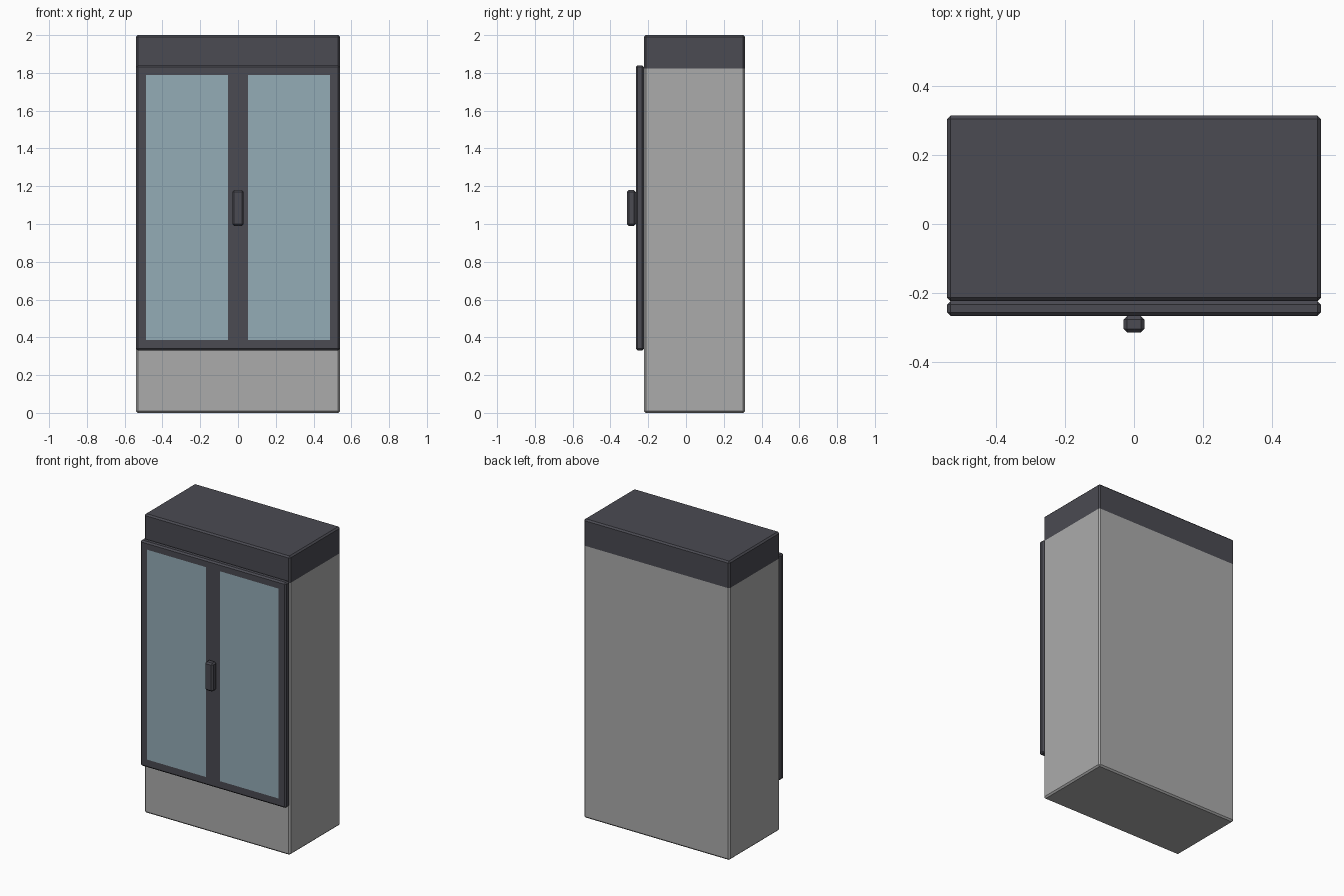
import bpy, bmesh
from mathutils import Vector

if "Cube" in bpy.data.objects:
    bpy.data.objects.remove(bpy.data.objects["Cube"])


def material(name, rgb):
    m = bpy.data.materials.new(name)
    m.diffuse_color = (*rgb, 1)
    m.use_nodes = True
    m.node_tree.nodes["Principled BSDF"].inputs["Base Color"].default_value = m.diffuse_color
    return m


GREY = material("light_grey", (0.41, 0.41, 0.41))
DARK = material("dark_charcoal", (0.069, 0.069, 0.084))
GLASS = material("blue_grey_glass", (0.296, 0.413, 0.468))


def box(name, lo, hi, bevel, mats, cuts=(), rule=None):
    """Chamfered box, sliced by (axis, position) cuts, coloured by a rule on face centre."""
    lo, hi = Vector(lo), Vector(hi)
    bm = bmesh.new()
    bmesh.ops.create_cube(bm, size=1)
    for v in bm.verts:
        v.co = (lo + hi) / 2 + v.co * (hi - lo)
    bmesh.ops.bevel(bm, geom=bm.edges[:], offset=bevel, segments=1,
                    affect='EDGES', profile=0.5)
    for axis, pos in cuts:
        co, no = Vector(), Vector()
        co[axis], no[axis] = pos, 1
        bmesh.ops.bisect_plane(bm, geom=bm.verts[:] + bm.edges[:] + bm.faces[:],
                               plane_co=co, plane_no=no)
    bmesh.ops.recalc_face_normals(bm, faces=bm.faces[:])
    if rule:
        for f in bm.faces:
            f.material_index = int(rule(f.calc_center_median(), f.normal))
    me = bpy.data.meshes.new(name)
    bm.to_mesh(me)
    bm.free()
    for m in mats:
        me.materials.append(m)
    ob = bpy.data.objects.new(name, me)
    bpy.context.collection.objects.link(ob)
    return ob


# Cabinet body with a dark band around the top
box("cabinet_body", (-0.54, -0.223, 0), (0.54, 0.313, 2), 0.01, [GREY, DARK],
    cuts=[(2, 1.823)], rule=lambda c, n: c.z > 1.823)

# Door panel with two glass panes cut into its front face
X0, X1, Z0, Z1 = 0.052, 0.487, 0.385, 1.79
box("door_panel", (-0.54, -0.266, 0.33), (0.54, -0.223, 1.84), 0.01, [DARK, GLASS],
    cuts=[(0, s * x) for s in (-1, 1) for x in (X0, X1)] + [(2, Z0), (2, Z1)],
    rule=lambda c, n: n.y < -0.9 and X0 < abs(c.x) < X1 and Z0 < c.z < Z1)

# Door handle
box("door_handle", (-0.03, -0.313, 0.99), (0.03, -0.266, 1.18), 0.01, [DARK])
